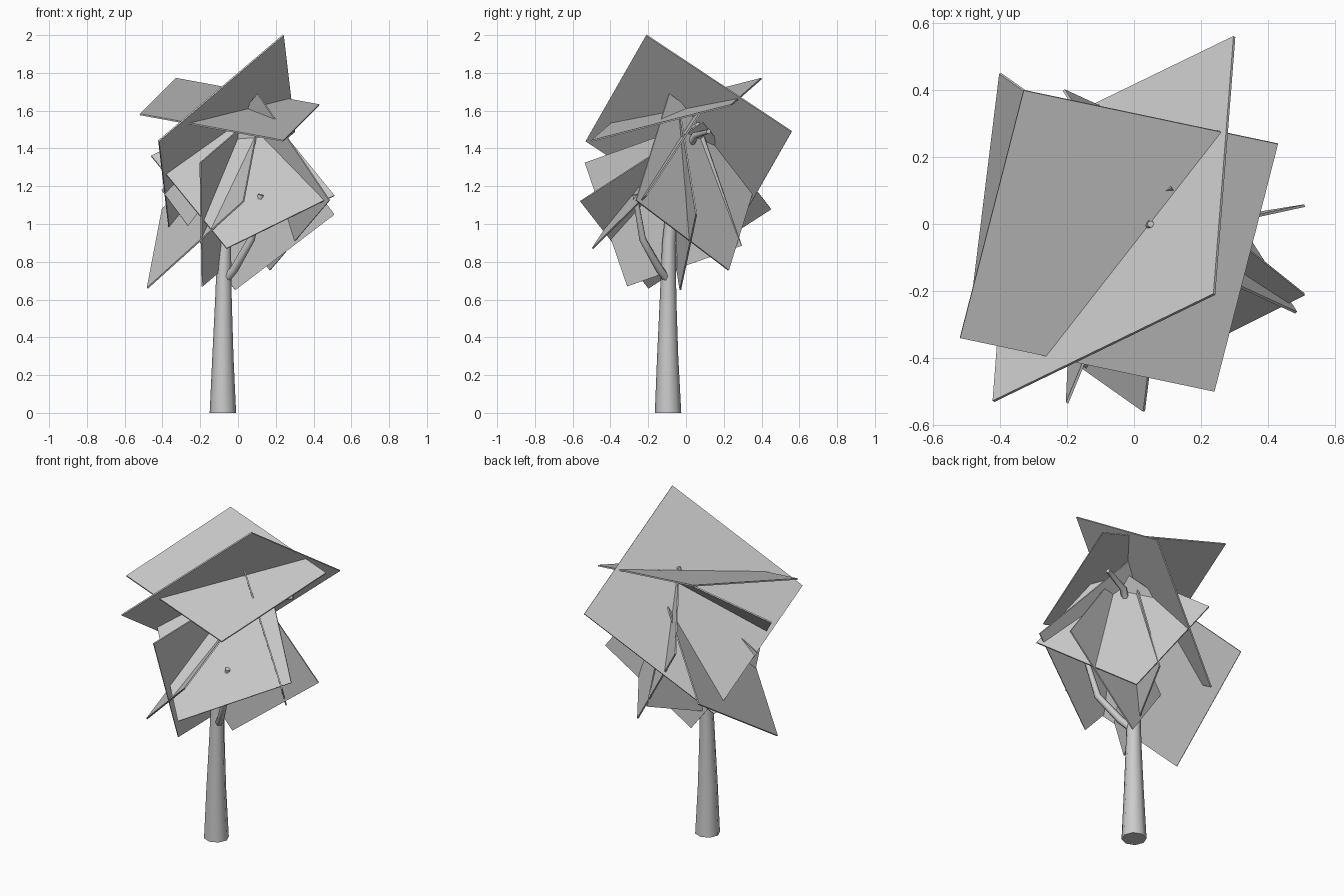
import bpy, bmesh, math
from mathutils import Vector

if "Cube" in bpy.data.objects:
    bpy.data.objects.remove(bpy.data.objects["Cube"])


def new_object(name, bm):
    bmesh.ops.recalc_face_normals(bm, faces=bm.faces)
    mesh = bpy.data.meshes.new(name)
    bm.to_mesh(mesh)
    bm.free()
    ob = bpy.data.objects.new(name, mesh)
    bpy.context.collection.objects.link(ob)
    return ob


def limb(name, path, sides=8):
    """Tapered tube through (x, y, z, radius) points."""
    bm = bmesh.new()
    pts = [Vector(p[:3]) for p in path]
    rings = []
    for i, p in enumerate(path):
        d = (pts[min(i + 1, len(pts) - 1)] - pts[max(i - 1, 0)]).normalized()
        if i == 0 and p[2] == 0:
            d = Vector((0, 0, 1))
        side = Vector((0, 1, 0)).cross(d).normalized()
        up = d.cross(side)
        rings.append([bm.verts.new(pts[i] + p[3] * (math.cos(a) * side + math.sin(a) * up))
                      for a in (2 * math.pi * k / sides for k in range(sides))])
    for r0, r1 in zip(rings, rings[1:]):
        for k in range(sides):
            n = (k + 1) % sides
            bm.faces.new((r0[k], r0[n], r1[n], r1[k])).smooth = True
    bm.faces.new(rings[0])
    bm.faces.new(rings[-1])
    return new_object(name, bm)


def leaf_card(name, a, b, c, thick=0.008):
    """Thin square slab from three consecutive corners."""
    a, b, c = Vector(a), Vector(b), Vector(c)
    n = (b - a).cross(c - b).normalized() * thick / 2
    corners = (a, b, c, a + c - b)
    bm = bmesh.new()
    top = [bm.verts.new(p + n) for p in corners]
    bot = [bm.verts.new(p - n) for p in corners]
    bm.faces.new(top)
    bm.faces.new(bot[::-1])
    for k in range(4):
        m = (k + 1) % 4
        bm.faces.new((top[k], bot[k], bot[m], top[m]))
    return new_object(name, bm)


# Trunk
limb("trunk", [(-.08, -.095, 0, .07), (-.08, -.097, .3, .056), (-.077, -.095, .6, .044),
               (-.073, -.09, .9, .036), (-.045, -.065, 1.2, .028),
               (.01, -.03, 1.45, .02), (.05, 0, 1.63, .01)])

# Branches
limb("lower_branch", [(-.07, -.095, .70, .022), (-.02, -.14, .76, .022),
                      (.07, -.23, .92, .02), (.12, -.27, 1.155, .015)], 6)
limb("upper_branch", [(-.02, -.05, 1.3, .022), (.12, .05, 1.47, .02), (.29, .12, 1.49, .013)], 6)

# Leaf cards
cards = {
    "crown_leaf": ((-.42, -.53, 1.44), (.24, -.21, 2.0), (.30, .56, 1.49)),
    "flat_leaf": ((-.33, .40, 1.77), (.43, .24, 1.63), (.24, -.50, 1.44)),
    "left_leaf": ((-.40, .45, 1.08), (-.48, -.20, .66), (.03, -.56, 1.12)),
    "back_leaf": ((-.015, -.03, .65), (.51, .055, 1.05), (.12, -.03, 1.58)),
    "side_leaf": ((-.20, -.535, 1.325), (-.19, -.31, .67), (.06, .295, .885)),
    "front_leaf": ((.51, -.21, 1.15), (-.06, -.495, .87), (-.46, -.175, 1.36)),
    "right_leaf": ((.105, -.09, 1.69), (.485, -.265, 1.125), (.17, .225, .755)),
}
for name, corners in cards.items():
    leaf_card(name, *corners)
